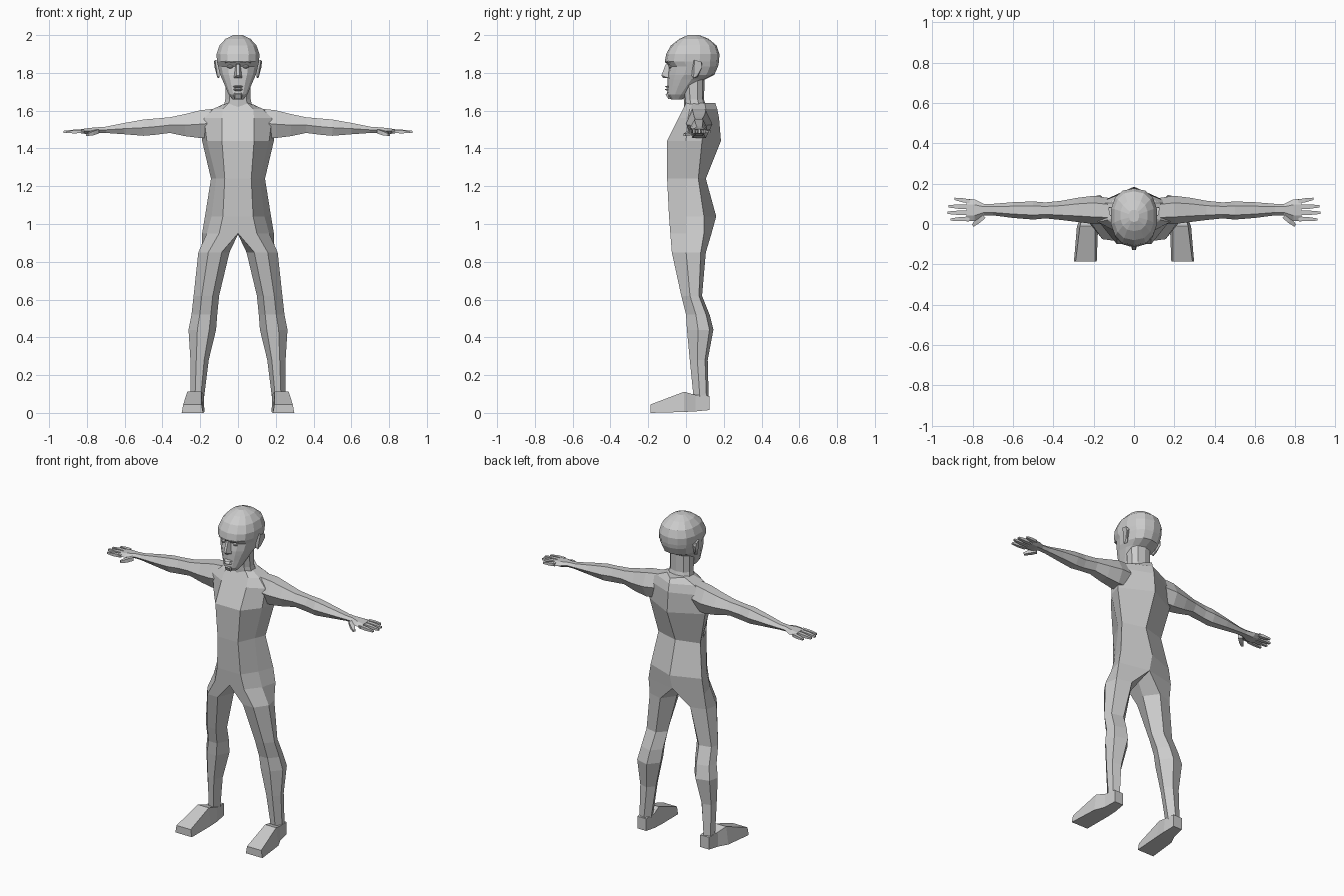
import bpy, bmesh, math
from mathutils import Vector

skin = bpy.data.materials.new("light grey")
skin.diffuse_color = (0.6, 0.6, 0.6, 1)


def finish(bm, name, mirror=False):
    """Optionally mirror across x = 0, weld, and turn into an object."""
    if mirror:
        geom = bm.verts[:] + bm.edges[:] + bm.faces[:]
        dup = bmesh.ops.duplicate(bm, geom=geom)["geom"]
        for v in dup:
            if isinstance(v, bmesh.types.BMVert):
                v.co.x = -v.co.x
    bmesh.ops.remove_doubles(bm, verts=bm.verts[:], dist=0.0005)
    bmesh.ops.recalc_face_normals(bm, faces=bm.faces[:])
    me = bpy.data.meshes.new(name)
    bm.to_mesh(me)
    bm.free()
    me.materials.append(skin)
    ob = bpy.data.objects.new(name, me)
    bpy.context.collection.objects.link(ob)
    return ob


def loft(bm, rings, closed=True, cap_start=True, cap_end=True):
    """Skin a list of rings that all have the same point count."""
    vs = [[bm.verts.new(p) for p in r] for r in rings]
    n = len(rings[0])
    for a, b in zip(vs, vs[1:]):
        for i in range(n if closed else n - 1):
            j = (i + 1) % n
            bm.faces.new((a[i], a[j], b[j], b[i]))
    if cap_start:
        bm.faces.new(vs[0])
    if cap_end:
        bm.faces.new(vs[-1])


def hull(name, pts, mirror=False):
    bm = bmesh.new()
    for p in pts:
        bm.verts.new(p)
    bmesh.ops.convex_hull(bm, input=bm.verts[:])
    return finish(bm, name, mirror)


def blob(name, centre, size, mirror=True, seg=8):
    bm = bmesh.new()
    bmesh.ops.create_uvsphere(bm, u_segments=seg, v_segments=5, radius=1)
    for v in bm.verts:
        v.co = Vector(c + a * s for c, a, s in zip(centre, v.co, size))
    return finish(bm, name, mirror)


# Body: half sections (front centre, front, side, back corner, spine)
def half(z, yf, xf, xs, ys, xb, yb, spine):
    return [(0, yf, z), (xf, yf, z), (xs, ys, z), (xb, yb, z), (0, spine, z)]


torso = [
    half(1.64, 0.0, .05, .065, .04, .06, .10, .155),
    half(1.61, -.015, .08, .13, .02, .13, .105, .165),
    half(1.56, -.04, .085, .18, .01, .19, .10, .175),
    half(1.44, -.10, .085, .165, 0.0, .19, .085, .185),
    half(1.24, -.10, .07, .115, 0.0, .143, .065, .105),
    half(1.04, -.09, .08, .14, 0.0, .175, .095, .16),
    half(.95, -.083, .10, .165, 0.0, .19, .095, .135),
]


def leg(z, xi, xo, yf, yb):
    w, d = xo - xi, yb - yf
    return [(xi + .25 * w, yf, z), (xi + .68 * w, yf, z), (xo, yf + .42 * d, z),
            (xo - .1 * w, yf + .85 * d, z), (xi + .35 * w, yb, z), (xi, yf + .55 * d, z)]


legs = [
    torso[-1] + [(0, .03, .945)],
    leg(.85, .045, .21, -.075, .105),
    leg(.62, .10, .235, -.025, .085),
    leg(.52, .11, .246, 0.0, .125),
    leg(.44, .116, .262, .005, .145),
    leg(.28, .155, .252, .02, .115),
    leg(.08, .18, .25, .04, .12),
]
bm = bmesh.new()
loft(bm, torso, closed=False, cap_end=False)
loft(bm, legs, cap_start=False)
finish(bm, "body", True)

# Feet: sections along y
bm = bmesh.new()
loft(bm, [[(a, y, z0), (b, y, z0), (b - t, y, z1), (a + t, y, z1)]
          for y, a, b, z0, z1, t in [
              (.125, .185, .245, .015, .09, 0),
              (.05, .178, .255, .008, .095, .003),
              (-.01, .178, .283, .005, .112, .015),
              (-.187, .185, .298, 0, .045, .008)]])
finish(bm, "feet", True)


# Arms and palms: hexagon sections along x
def hexa(x, yf, yb, zb, zt):
    yc, zc, ry, rz = (yf + yb) / 2, (zb + zt) / 2, (yb - yf) / 2, (zt - zb) / 1.732
    return [(x, yc + ry * math.cos(k * math.pi / 3), zc + rz * math.sin(k * math.pi / 3))
            for k in range(6)]


bm = bmesh.new()
loft(bm, [hexa(*r) for r in [
    (.13, 0, .13, 1.46, 1.61), (.20, 0, .14, 1.455, 1.602),
    (.28, .01, .13, 1.465, 1.582), (.36, .02, .115, 1.482, 1.565),
    (.44, .028, .107, 1.472, 1.558), (.50, .022, .112, 1.467, 1.553),
    (.60, .03, .108, 1.475, 1.535), (.70, .043, .10, 1.482, 1.515),
    (.745, .043, .10, 1.483, 1.512), (.79, .015, .122, 1.476, 1.508),
    (.83, .013, .125, 1.479, 1.502)]])
finish(bm, "arms", True)

# Fingers and thumbs: tapering four-sided bars
bm = bmesh.new()
for base, tip, r in [((.815, .112, 1.491), (.89, .125, 1.487), .010),
                     ((.815, .084, 1.492), (.92, .088, 1.488), .011),
                     ((.815, .055, 1.492), (.925, .056, 1.488), .011),
                     ((.815, .027, 1.491), (.91, .022, 1.486), .010),
                     ((.745, .040, 1.49), (.80, -.008, 1.472), .013)]:
    a, b = Vector(base), Vector(tip)
    side = Vector((0, 0, 1)).cross(b - a).normalized()
    rings = []
    for t, k in ((0, 1), (.5, 1), (1, .55)):
        c, s, u = a.lerp(b, t), side * r * k, Vector((0, 0, r * k * .85))
        rings.append([c + s + u, c - s + u, c - s - u, c + s - u])
    loft(bm, rings)
finish(bm, "fingers", True)


# Neck and head: rounded-square rings up z
def ring(z, w, yf, yb, n=14, e=.85):
    out = []
    for k in range(n):
        c, s = math.cos(2 * math.pi * k / n), math.sin(2 * math.pi * k / n)
        out.append((w * math.copysign(abs(s) ** e, s),
                    (yf + yb) / 2 - (yb - yf) / 2 * math.copysign(abs(c) ** e, c), z))
    return out


bm = bmesh.new()
loft(bm, [ring(1.615, .08, -.01, .11, 10), ring(1.66, .07, -.012, .095, 10),
          ring(1.80, .07, -.03, .10, 10)])
finish(bm, "neck")

bm = bmesh.new()
loft(bm, [ring(*r) for r in [
    (1.66, .03, -.08, -.02), (1.685, .05, -.10, .015), (1.73, .07, -.098, .06),
    (1.765, .085, -.098, .10), (1.79, .097, -.098, .15), (1.835, .108, -.09, .17),
    (1.86, .114, -.112, .175), (1.90, .116, -.105, .177), (1.945, .10, -.08, .162),
    (1.98, .068, -.035, .12), (2.0, .025, .01, .07)]])
finish(bm, "head")

# Face details
hull("nose", [(-.01, -.09, 1.855), (.01, -.09, 1.855), (-.007, -.108, 1.845), (.007, -.108, 1.845),
              (-.008, -.13, 1.787), (.008, -.13, 1.787), (-.023, -.09, 1.772), (.023, -.09, 1.772),
              (0, -.12, 1.772)])
hull("brows", [(.012, -.10, 1.862), (.012, -.114, 1.855), (.065, -.085, 1.868),
               (.065, -.098, 1.858), (.07, -.075, 1.85), (.012, -.09, 1.848)], True)
blob("eyes", (.04, -.082, 1.833), (.018, .012, .010))
for nm, z, h in (("upper_lip", 1.727, .006), ("lower_lip", 1.712, .007)):
    hull(nm, [(-.033, -.085, z), (.033, -.085, z), (-.012, -.113, z), (.012, -.113, z),
              (-.015, -.098, z + h), (.015, -.098, z + h),
              (-.015, -.098, z - h), (.015, -.098, z - h)])
hull("chin", [(-.025, -.09, 1.695), (.025, -.09, 1.695), (-.014, -.108, 1.688),
              (.014, -.108, 1.688), (-.018, -.095, 1.663), (.018, -.095, 1.663),
              (0, -.05, 1.66)])

# Ears
hull("ears", [(.098, .035, 1.865), (.098, .03, 1.785), (.098, .06, 1.775), (.105, .085, 1.85),
              (.122, .045, 1.868), (.127, .08, 1.86), (.124, .085, 1.83),
              (.112, .06, 1.785), (.108, .04, 1.772)], True)
